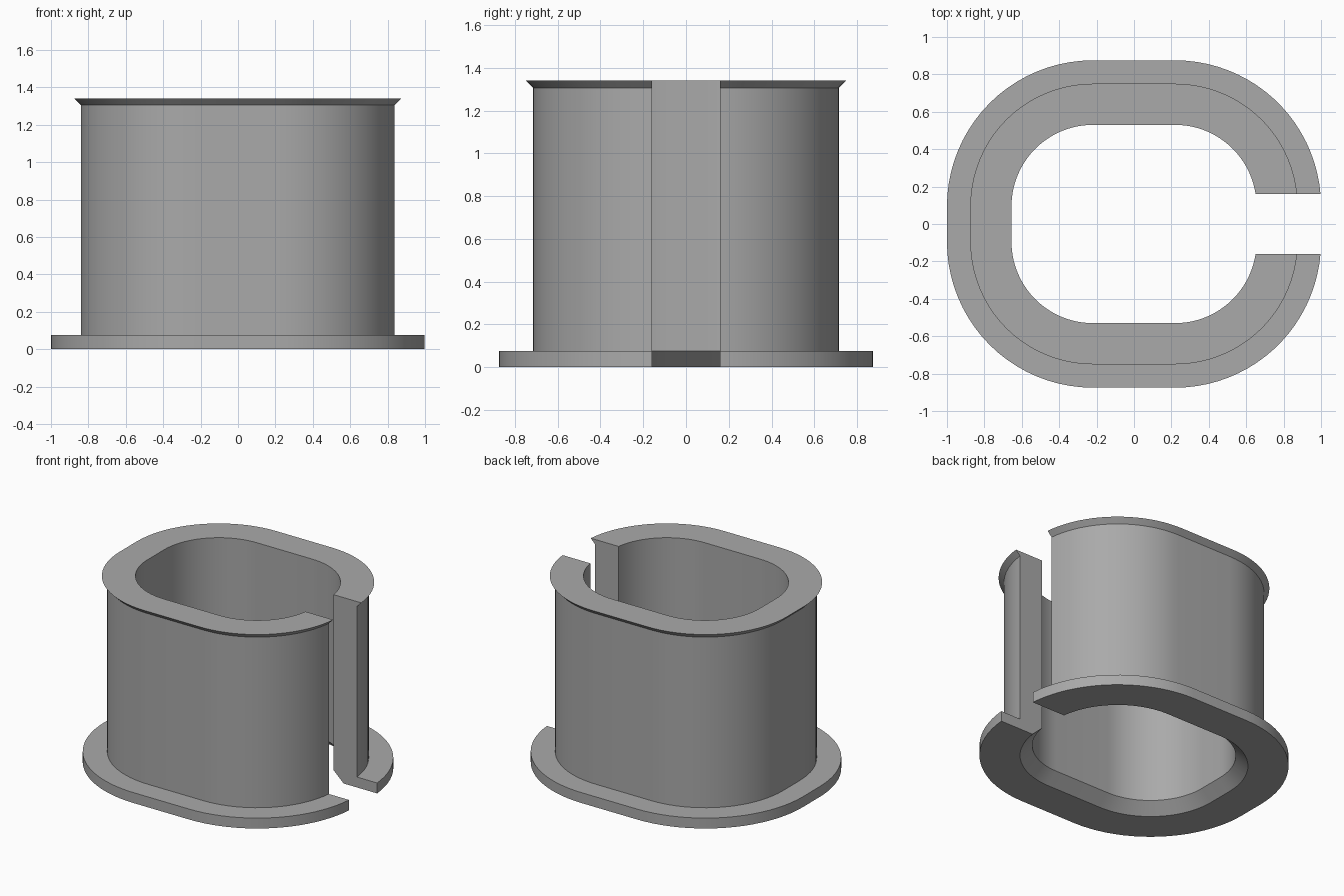
import bpy
import bmesh
from math import asin, cos, sin, pi

cube = bpy.data.objects.get("Cube")
if cube:
    bpy.data.objects.remove(cube, do_unlink=True)

# Single grey material
grey = bpy.data.materials.new("plain grey")
grey.use_nodes = True
color = (0.4, 0.4, 0.4, 1)
grey.diffuse_color = color
grey.node_tree.nodes["Principled BSDF"].inputs["Base Color"].default_value = color

CX, CY = 0.22, 0.095      # corner arc centres
SLOT = 0.16               # half width of the slot on the +x side
STEPS = 20                # segments per corner
HEIGHT, FLANGE = 1.34, 0.075

# Wall section as (corner radius, height): inner wall, lip, outer wall, flange, bottom chamfer
section = [
    (0.435, FLANGE), (0.435, HEIGHT), (0.655, HEIGHT), (0.62, HEIGHT - 0.035),
    (0.62, FLANGE), (0.78, FLANGE), (0.78, 0), (0.515, 0),
]


def outline(r):
    """Open rounded rectangle from one slot face round to the other."""
    start = asin((SLOT - CY) / r)
    corners = [(1, 1, start, pi / 2), (-1, 1, pi / 2, pi),
               (-1, -1, pi, 1.5 * pi), (1, -1, 1.5 * pi, 2 * pi - start)]
    points = []
    for sx, sy, a0, a1 in corners:
        for i in range(STEPS + 1):
            a = a0 + (a1 - a0) * i / STEPS
            points.append((sx * CX + r * cos(a), sy * CY + r * sin(a)))
    return points


# Sweep the section round the outline and close both slot faces
bm = bmesh.new()
rails = [[bm.verts.new((x, y, z)) for x, y in outline(r)] for r, z in section]
for k, rail in enumerate(rails):
    after = rails[(k + 1) % len(rails)]
    for i in range(len(rail) - 1):
        bm.faces.new((rail[i], rail[i + 1], after[i + 1], after[i]))
for end in (0, -1):
    bm.faces.new([rail[end] for rail in rails])
bmesh.ops.recalc_face_normals(bm, faces=bm.faces)

mesh = bpy.data.meshes.new("slotted_sleeve")
bm.to_mesh(mesh)
bm.free()
mesh.materials.append(grey)
sleeve = bpy.data.objects.new("slotted_sleeve", mesh)
bpy.context.collection.objects.link(sleeve)

# Smooth curved walls, sharp rims
bpy.context.view_layer.objects.active = sleeve
sleeve.select_set(True)
bpy.ops.object.shade_smooth_by_angle(angle=pi / 6)
